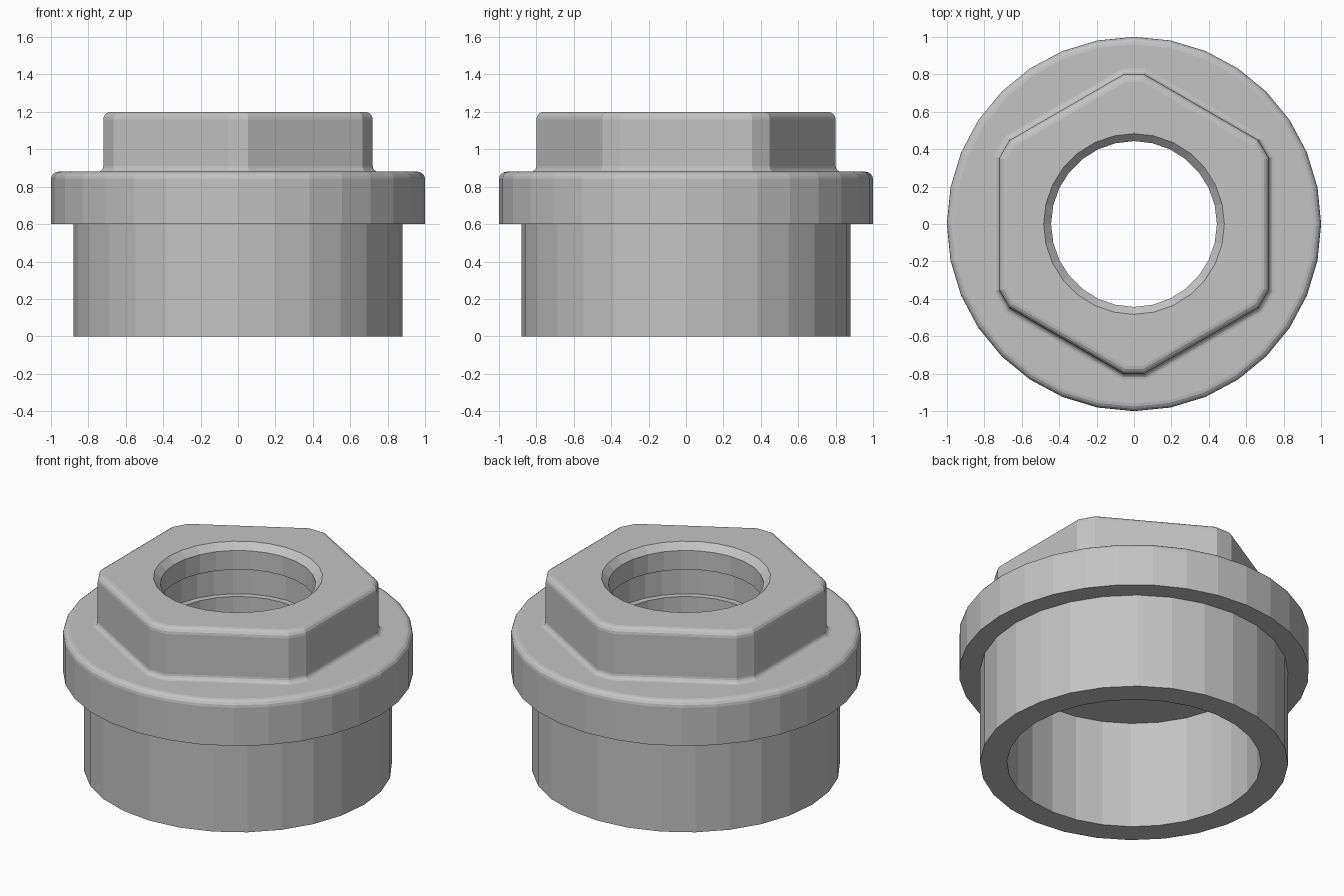
import bpy, bmesh
from math import sin, cos, pi, tan, radians

cube = bpy.data.objects.get("Cube")
if cube:
    bpy.data.objects.remove(cube, do_unlink=True)

grey = bpy.data.materials.new("plain_grey")
grey.use_nodes = True
grey.diffuse_color = (0.55, 0.55, 0.55, 1)
grey.node_tree.nodes["Principled BSDF"].inputs["Base Color"].default_value = grey.diffuse_color


def finish(name, bm):
    mesh = bpy.data.meshes.new(name)
    bm.normal_update()
    bm.to_mesh(mesh)
    bm.free()
    mesh.materials.append(grey)
    obj = bpy.data.objects.new(name, mesh)
    bpy.context.collection.objects.link(obj)
    return obj


def circle(radius, z, count):
    return [(radius * cos(2 * pi * j / count), radius * sin(2 * pi * j / count), z)
            for j in range(count)]


def skin(bm, rings):
    """Join successive closed rings of points with quads."""
    loops = [[bm.verts.new(p) for p in ring] for ring in rings]
    for low, high in zip(loops, loops[1:]):
        n = len(low)
        for j in range(n):
            k = (j + 1) % n
            bm.faces.new((low[j], low[k], high[k], high[j]))
    return loops


def lathe(name, profile, count):
    bm = bmesh.new()
    skin(bm, [circle(r, z, count) for r, z in profile])
    return finish(name, bm)


def arc(cr, cz, radius, start, end, steps=4):
    """Fillet points in the profile plane."""
    angles = [radians(start + (end - start) * i / steps) for i in range(steps + 1)]
    return [(cr + radius * cos(a), cz + radius * sin(a)) for a in angles]


def hexagon(offset, z):
    """Hexagon with clipped corners, grown by an offset."""
    across, clip = 0.72 + offset, 0.80 + offset
    half = (across / cos(pi / 6) - clip) * tan(pi / 3)
    points = []
    for k in range(6):
        a = pi / 2 + k * pi / 3
        for s in (-half, half):
            points.append((clip * cos(a) - s * sin(a), clip * sin(a) + s * cos(a), z))
    return points


SIDES = 28
BORE, GROOVE, RIM, SOCKET = 0.443, 0.48, 0.483, 0.726

# Lower sleeve with its bottom rim
lathe("sleeve", [(SOCKET, 0), (0.88, 0), (0.88, 0.6)], SIDES)

# Flange with a rounded upper edge
lathe("flange", [(0.84, 0.6), (1, 0.6)] + arc(0.96, 0.84, 0.04, 0, 90) + [(0.68, 0.88)], 32)

# Bore: chamfer, shallow groove, then the wide socket below
lathe("bore", [(RIM, 1.2), (BORE, 1.16), (BORE, 1.04), (GROOVE, 1.04), (GROOVE, 0.87),
               (BORE, 0.87), (BORE, 0.68), (SOCKET, 0.68), (SOCKET, 0)], SIDES)

# Hexagonal head with base and top fillets and a holed top face
bm = bmesh.new()
section = arc(0.03, 0.91, 0.03, 270, 180) + arc(-0.04, 1.16, 0.04, 0, 90)
loops = skin(bm, [hexagon(d, z) for d, z in section])
hole = [bm.verts.new(p) for p in circle(RIM, 1.2, SIDES)]
edges = []
for loop in (loops[-1], hole):
    for a, b in zip(loop, loop[1:] + loop[:1]):
        edges.append(bm.edges.get((a, b)) or bm.edges.new((a, b)))
cap = [f for f in bmesh.ops.bridge_loops(bm, edges=edges)["faces"]]
bm.normal_update()
for face in cap:
    if face.normal.z < 0:
        face.normal_flip()
finish("hex_head", bm)
